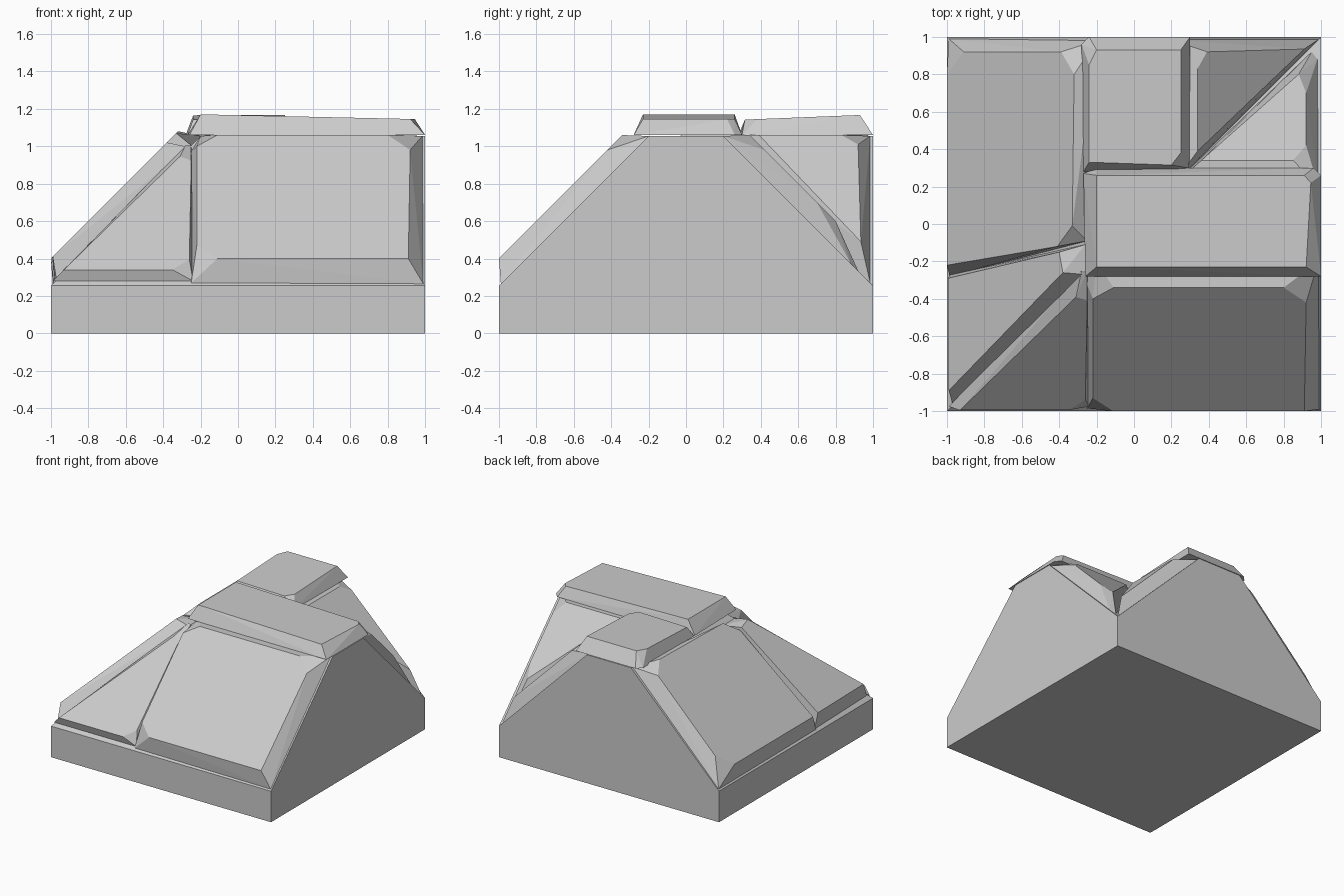
import bpy, bmesh

if "Cube" in bpy.data.objects:
    bpy.data.objects.remove(bpy.data.objects["Cube"])


def finish(name, bm):
    bmesh.ops.recalc_face_normals(bm, faces=bm.faces[:])
    me = bpy.data.meshes.new(name)
    bm.to_mesh(me)
    bm.free()
    ob = bpy.data.objects.new(name, me)
    bpy.context.collection.objects.link(ob)
    return ob


# Core: ridge profile swept along an L, mitred at the corner
profile = [(-1, 0), (-1, .255), (-.2, 1.055), (.2, 1.055), (1, .255), (1, 0)]
bm = bmesh.new()
rings = [[bm.verts.new(f(o, z)) for o, z in profile] for f in (
    lambda o, z: (1, o, z), lambda o, z: (o, o, z), lambda o, z: (o, 1, z))]
for a, b in zip(rings, rings[1:]):
    for i in range(6):
        j = (i + 1) % 6
        bm.faces.new((a[i], a[j], b[j], b[i]))
bm.faces.new(rings[0])
bm.faces.new(rings[2])
bmesh.ops.remove_doubles(bm, verts=bm.verts[:], dist=1e-4)
finish("ridge_core", bm)


def slab(name, ground, outer, inner, lift=.145):
    """Bevelled stone: outer outline on the ground, inner outline raised."""
    bm = bmesh.new()
    for x, y in outer:
        bm.verts.new((x, y, ground(x, y)))
    for x, y in inner:
        bm.verts.new((x, y, ground(x, y) + lift))
    res = bmesh.ops.convex_hull(bm, input=bm.verts[:])
    junk = {v for v in res["geom_interior"] + res["geom_unused"]
            if isinstance(v, bmesh.types.BMVert)}
    bmesh.ops.delete(bm, geom=list(junk), context='VERTS')
    bmesh.ops.dissolve_limit(bm, angle_limit=.01, verts=bm.verts[:], edges=bm.edges[:])
    return finish(name, bm)


def front(x, y): return 1.255 + y
def left(x, y): return 1.255 + x
def inner_back(x, y): return 1.255 - y
def inner_right(x, y): return 1.255 - x


# Cap stones on the ridge, each slightly tilted
slab("cap_right", lambda x, y: 1.06 if abs(y) > .265 or x > .97 else 1.056 - .022 * x,
     [(-.26, -.28), (1, -.28), (1, .26), (.96, .3), (-.2, .3), (-.27, .27)],
     [(-.2, -.23), (.92, -.23), (.945, .22), (.91, .26), (-.2, .26)], .11)
slab("cap_back", lambda x, y: 1.06 if y < .3 or y > .97 else 1.02 + .04 * y,
     [(-.27, .28), (.24, .29), (.295, .299), (.3, 1), (-.24, 1), (-.28, .96)],
     [(-.24, .33), (.2, .315), (.25, .38), (.25, .93), (-.2, .93), (-.24, .85)], .11)

# Outer slope stones facing front
slab("front_stone", front,
     [(-.25, -.985), (.99, -.99), (.985, -.2), (-.2, -.2), (-.26, -.3)],
     [(-.22, -.93), (-.11, -1), (.91, -1), (.92, -.42), (.8, -.34),
      (-.11, -.34), (-.22, -.4)])
slab("front_corner_stone", front,
     [(-.99, -.975), (-.24, -.975), (-.25, -.25), (-.28, -.25)],
     [(-.93, -.995), (-.35, -.995), (-.26, -.94), (-.25, -.41), (-.31, -.39)], .08)

# Outer slope stones facing left
slab("left_stone", left,
     [(-.99, .99), (-.2, .98), (-.25, -.09), (-.985, -.28)],
     [(-1, .8), (-.91, .92), (-.39, .92), (-.32, .8), (-.33, -.01),
      (-.41, -.12), (-1, -.22)])
slab("left_corner_stone", left,
     [(-.98, -.27), (-.26, -.11), (-.26, -.27), (-.97, -.96)],
     [(-.995, -.29), (-.4, -.15), (-.38, -.26), (-.99, -.89)])

# Stones lining the inner valley
slab("valley_stone_right", inner_back,
     [(.2, .2), (.985, .2), (.98, .88), (.95, .92)],
     [(.36, .34), (.85, .34), (.92, .42), (.92, .7), (.88, .8)])
slab("valley_stone_back", inner_right,
     [(.2, .2), (.2, .985), (.985, .985), (.92, .92)],
     [(.34, .39), (.34, .83), (.39, .92), (.91, .935)])
